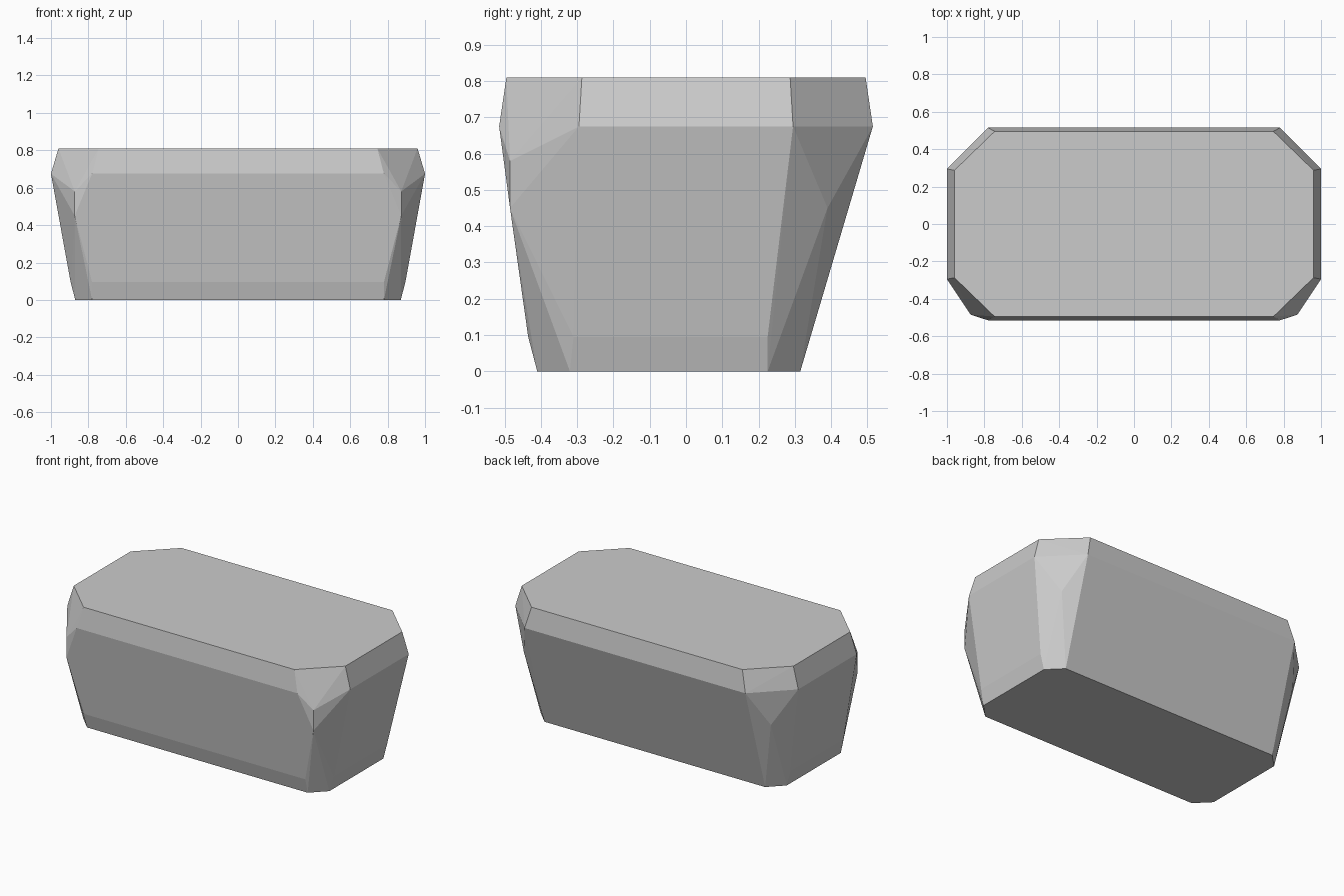
import bpy
import bmesh

cube = bpy.data.objects.get("Cube")
if cube:
    bpy.data.objects.remove(cube, do_unlink=True)

# Stone material
stone = bpy.data.materials.new("stone grey")
stone.use_nodes = True
grey = (0.6, 0.6, 0.6, 1)
stone.diffuse_color = grey
stone.node_tree.nodes["Principled BSDF"].inputs["Base Color"].default_value = grey

# Corner points of one half: rim, shoulder, corner ridges, foot band, base
half = []
for side in (-1, 1):
    half += [(0.745, side * 0.495, 0.81), (0.96, side * 0.287, 0.81),
             (0.78, side * 0.515, 0.675), (1.0, side * 0.295, 0.675)]
half += [(0.873, -0.485, 0.58), (0.873, -0.485, 0.45), (0.873, 0.39, 0.45)]
half += [(0.78, -0.435, 0.095), (0.895, -0.31, 0.095), (0.895, 0.225, 0.095)]
half += [(0.78, -0.41, 0), (0.87, -0.32, 0), (0.87, 0.225, 0), (0.78, 0.315, 0)]

# Block: faceted shell around the mirrored points
bm = bmesh.new()
for x, y, z in half:
    for mirror in (-1, 1):
        bm.verts.new((mirror * x, y, z))
hull = bmesh.ops.convex_hull(bm, input=bm.verts)
loose = [v for v in bm.verts if not v.link_faces]
bmesh.ops.delete(bm, geom=loose, context="VERTS")
bmesh.ops.dissolve_limit(bm, angle_limit=0.01, verts=bm.verts, edges=bm.edges)
bmesh.ops.recalc_face_normals(bm, faces=bm.faces)

mesh = bpy.data.meshes.new("stone_block")
bm.to_mesh(mesh)
bm.free()
mesh.materials.append(stone)
block = bpy.data.objects.new("stone_block", mesh)
bpy.context.collection.objects.link(block)
